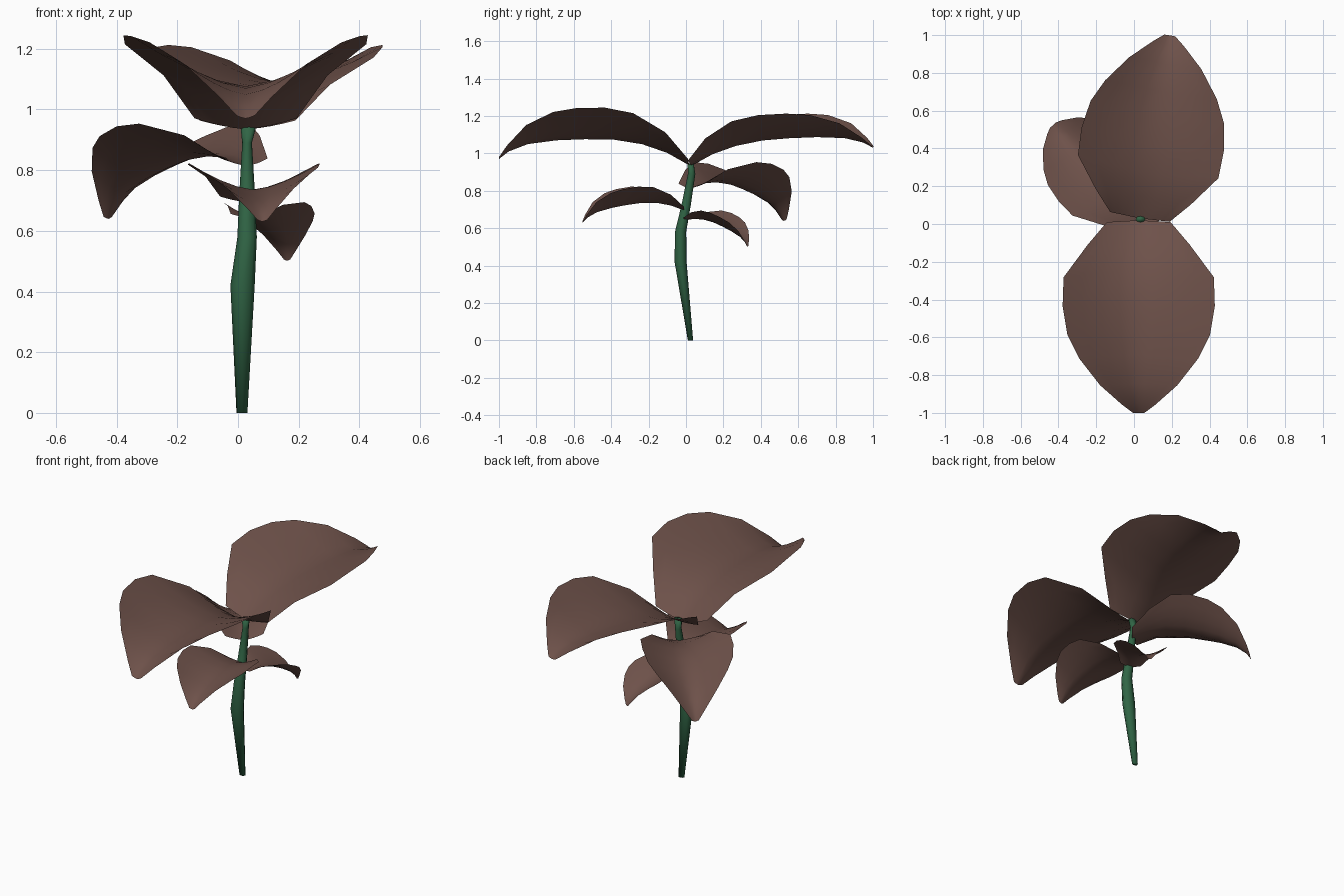
import bpy, bmesh, math
from mathutils import Vector

if "Cube" in bpy.data.objects:
    bpy.data.objects.remove(bpy.data.objects["Cube"])

def material(name, rgb):
    m = bpy.data.materials.new(name)
    m.diffuse_color = (*rgb, 1)
    m.use_nodes = True
    m.node_tree.nodes["Principled BSDF"].inputs["Base Color"].default_value = m.diffuse_color
    return m

LEAF = material("leaf_brown", (0.155, 0.083, 0.068))
STEM = material("stem_green", (0.03, 0.13, 0.06))

# Unit leaf: midrib (along, height) and edge (along, half width, height)
RIB = [(0, 0), (.12, .065), (.25, .108), (.4, .13), (.55, .13),
       (.7, .122), (.85, .1), (.95, .06), (1, .02)]
EDGE = [(.01, .165, .035), (.13, .265, .172), (.3, .39, .27), (.45, .395, .297), (.6, .37, .292),
        (.72, .31, .27), (.86, .2, .2), (.96, .085, .09), (1, .03, .03)]
COLS = [-1, -.75, -.5, -.25, 0, .25, .5, .75, 1]

def finish(name, bm, mat):
    me = bpy.data.meshes.new(name)
    bm.to_mesh(me)
    bm.free()
    me.materials.append(mat)
    for p in me.polygons:
        p.use_smooth = True
    ob = bpy.data.objects.new(name, me)
    bpy.context.collection.objects.link(ob)

def leaf(name, base, tip, width=1.0, rise=1.0):
    base, tip = Vector(base), Vector(tip)
    d = tip - base
    size = d.length
    fwd = d.normalized()
    side = fwd.cross(Vector((0, 0, 1))).normalized()
    up = side.cross(fwd)
    bm = bmesh.new()
    rows = []
    for (rs, rz), (es, ew, ez) in zip(RIB, EDGE):
        row = []
        for c in COLS:
            t = abs(c)
            s = rs + (es - rs) * t
            z = (rz + (ez - rz) * t ** 1.5) * rise
            row.append(bm.verts.new(base + size * (fwd * s + side * ew * c * width + up * z)))
        rows.append(row)
    for a, b in zip(rows, rows[1:]):
        for i in range(len(COLS) - 1):
            bm.faces.new((a[i], a[i + 1], b[i + 1], b[i]))
    finish(name, bm, LEAF)

# Two large top leaves, two medium leaves, one small leaf
leaf("top_leaf_front", (.025, .02, .935), (.025, -1, .95))
leaf("top_leaf_back", (.03, .03, .935), (.19, 1, 1.015), width=.98, rise=.8)
leaf("middle_leaf_left", (.03, .02, .815), (-.425, .52, .625), width=.9, rise=1.07)
leaf("lower_leaf_front", (.03, -.01, .695), (.08, -.55, .62))
leaf("lower_leaf_back", (.03, 0, .645), (.16, .325, .495), width=.98)

# Bent stem: centre x, y, z and radii in x, y
RINGS = [(.013, .024, 0, .018, .014), (.015, -.029, .42, .04, .032),
         (.03, -.029, .58, .032, .03), (.03, 0, .72, .026, .025),
         (.03, .03, .89, .016, .02), (.034, .025, .945, .026, .016)]
SIDES = 8
bm = bmesh.new()
rings = [[bm.verts.new((x + rx * math.cos(k * math.tau / SIDES),
                        y + ry * math.sin(k * math.tau / SIDES), z)) for k in range(SIDES)]
         for x, y, z, rx, ry in RINGS]
for a, b in zip(rings, rings[1:]):
    for k in range(SIDES):
        j = (k + 1) % SIDES
        bm.faces.new((a[k], a[j], b[j], b[k]))
bm.faces.new(rings[0][::-1])
bm.faces.new(rings[-1])
finish("stem", bm, STEM)
